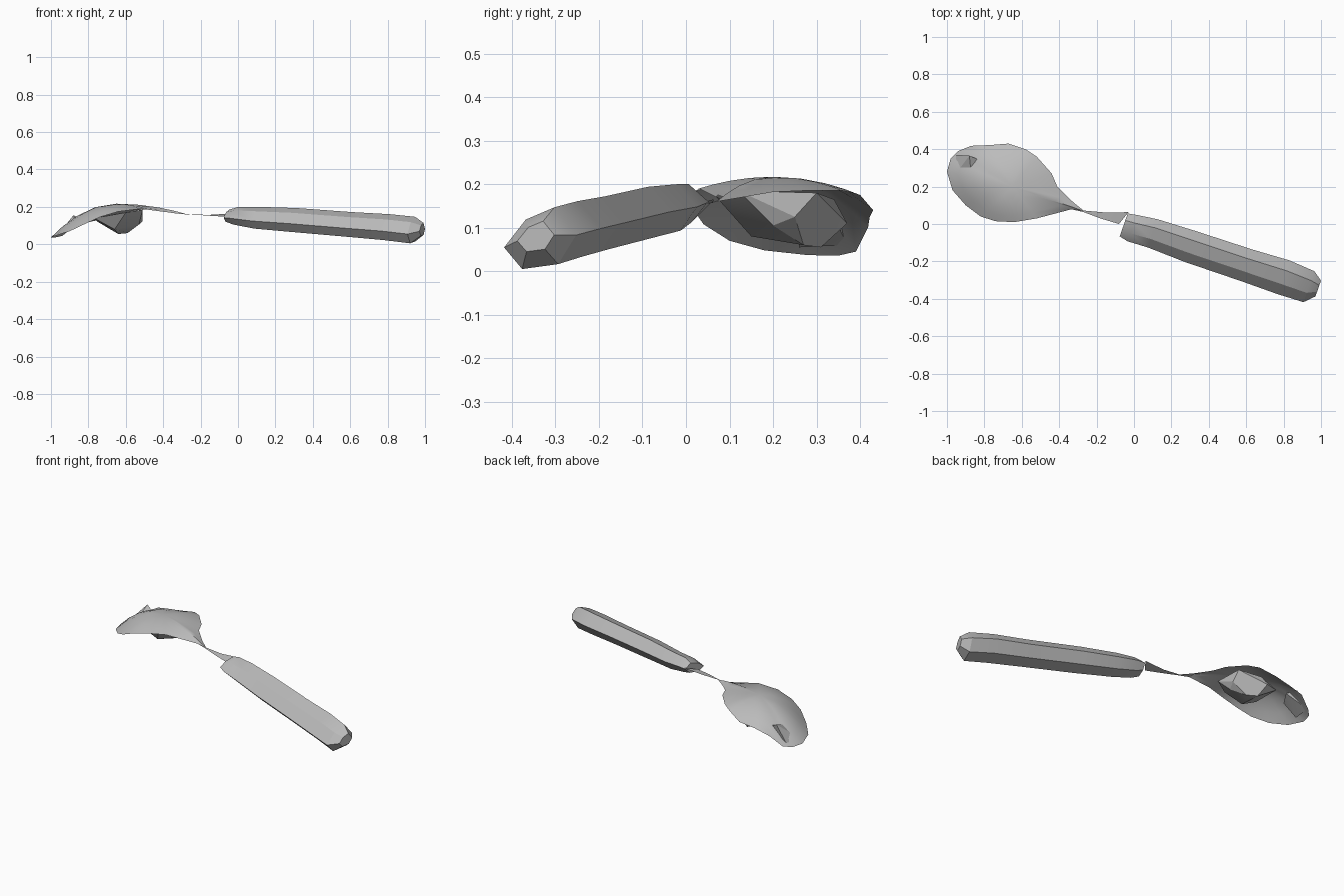
import bpy, bmesh
from math import radians
from mathutils import Vector

cube = bpy.data.objects.get("Cube")
if cube:
    bpy.data.objects.remove(cube, do_unlink=True)

grey = bpy.data.materials.new("plain grey")
grey.use_nodes = True
colour = (0.5, 0.5, 0.5, 1)
grey.diffuse_color = colour
grey.node_tree.nodes["Principled BSDF"].inputs["Base Color"].default_value = colour


def finish(bm, name, angle=25, solid=True):
    if solid:
        bmesh.ops.recalc_face_normals(bm, faces=bm.faces)
    mesh = bpy.data.meshes.new(name)
    bm.to_mesh(mesh)
    bm.free()
    mesh.materials.append(grey)
    obj = bpy.data.objects.new(name, mesh)
    bpy.context.collection.objects.link(obj)
    bpy.ops.object.select_all(action='DESELECT')
    obj.select_set(True)
    bpy.context.view_layer.objects.active = obj
    bpy.ops.object.shade_smooth_by_angle(angle=radians(angle))


def bridge(bm, a, b):
    for i in range(len(a)):
        j = (i + 1) % len(a)
        bm.faces.new((a[i], b[i], b[j], a[j]))


def hull(name, points):
    bm = bmesh.new()
    for p in points:
        bm.verts.new(p)
    result = bmesh.ops.convex_hull(bm, input=bm.verts)
    loose = [v for v in result["geom_interior"] if isinstance(v, bmesh.types.BMVert)]
    bmesh.ops.delete(bm, geom=loose, context='VERTS')
    finish(bm, name)


# Bowl: thin domed shell spread from a crown to its drooping rim
rim = [(-.27, .07, .16), (-.34, .13, .17), (-.41, .2, .182), (-.44, .27, .185),
       (-.52, .36, .185), (-.58, .4, .175), (-.67, .43, .14), (-.77, .422, .125),
       (-.87, .418, .1), (-.94, .39, .045), (-.98, .35, .036), (-1, .28, .037),
       (-.97, .18, .048), (-.9, .1, .07), (-.82, .04, .108), (-.74, .015, .145),
       (-.64, .01, .175), (-.52, .03, .19), (-.33, .08, .165)]
crown = Vector((-.65, .2, .217))
bm = bmesh.new()
rings = []
for f in (1, .82, .6, .32):
    ring = []
    for p in rim:
        q = crown.lerp(Vector(p), f)
        q.z = crown.z + (p[2] - crown.z) * f ** 2
        ring.append(bm.verts.new(q))
    rings.append(ring)
for inner, outer in zip(rings[1:], rings):
    bridge(bm, inner, outer)
top = bm.verts.new(crown)
for i, v in enumerate(rings[-1]):
    bm.faces.new((top, v, rings[-1][(i + 1) % len(rim)]))
finish(bm, "bowl", 40, solid=False)

# Faceted lump under the bowl
hull("bowl_lump", [
    (-.77, .14, .14), (-.75, .34, .12), (-.66, .37, .11), (-.64, .31, .055),
    (-.59, .27, .06), (-.66, .15, .08), (-.53, .2, .105), (-.51, .25, .125),
    (-.51, .12, .185), (-.51, .3, .18), (-.6, .07, .17), (-.64, .34, .165)])

# Small folded peak near the tip
hull("tip_peak", [(-.96, .26, .055), (-.87, .26, .115), (-.82, .34, .125),
                  (-.95, .37, .06), (-.88, .365, .155)])

# Neck: narrow twisted ribbon
back = [(-.34, .128, .17), (-.27, .072, .161), (-.16, .062, .157), (-.03, .063, .165)]
front = [(-.34, .08, .166), (-.27, .064, .159), (-.18, .03, .155), (-.08, 0, .148)]
bm = bmesh.new()
a = [bm.verts.new(p) for p in back]
b = [bm.verts.new(p) for p in front]
for i in range(len(a) - 1):
    bm.faces.new((a[i], b[i], b[i + 1], a[i + 1]))
finish(bm, "neck", solid=False)

# Handle: uneven six-sided bar; stations are x, y, half width, bottom, top
stations = [(-.055, -.005, .065, .12, .185), (-.01, -.022, .075, .105, .2),
            (.1, -.05, .08, .084, .2), (.3, -.12, .088, .066, .194),
            (.6, -.22, .09, .04, .172), (.8, -.285, .096, .022, .161),
            (.935, -.335, .088, .005, .147), (.985, -.345, .045, .045, .115)]
section = [(1, .55), (.4, 1), (-.4, .8), (-1, .35), (-.5, 0), (.5, .08)]
bm = bmesh.new()
loops = []
for x, y, w, low, high in stations:
    loops.append([bm.verts.new((x + .33 * w * s, y + .94 * w * s, low + (high - low) * h))
                  for s, h in section])
for a, b in zip(loops, loops[1:]):
    bridge(bm, a, b)
bm.faces.new(loops[0])
bm.faces.new(loops[-1])
finish(bm, "handle")
